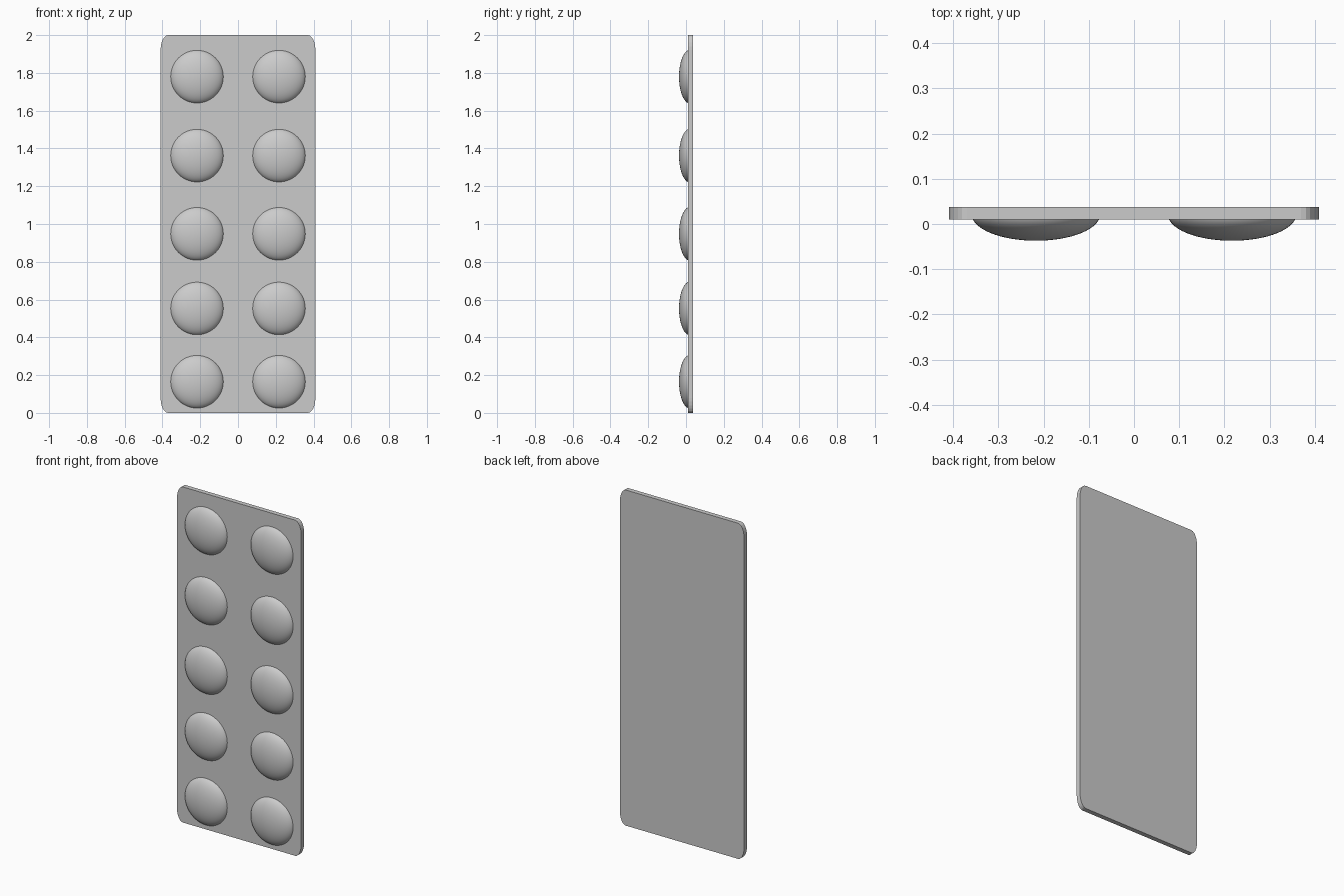
import bpy, bmesh
from math import cos, sin, pi, radians

cube = bpy.data.objects.get("Cube")
if cube:
    bpy.data.objects.remove(cube, do_unlink=True)

GREY = (0.6, 0.6, 0.6, 1)
mat = bpy.data.materials.new("light grey")
mat.use_nodes = True
mat.diffuse_color = GREY
mat.node_tree.nodes["Principled BSDF"].inputs["Base Color"].default_value = GREY


def add_object(name, bm):
    bmesh.ops.recalc_face_normals(bm, faces=bm.faces)
    mesh = bpy.data.meshes.new(name)
    bm.to_mesh(mesh)
    bm.free()
    mesh.materials.append(mat)
    obj = bpy.data.objects.new(name, mesh)
    bpy.context.collection.objects.link(obj)
    return obj


# Flat backing sheet with elliptical rounded corners
HALF_W, HEIGHT, FRONT, BACK = 0.41, 2.0, 0.01, 0.038
RX, RZ, STEPS = 0.04, 0.08, 6
bm = bmesh.new()
outline = []
for quarter, (sx, sz) in enumerate([(1, 1), (-1, 1), (-1, -1), (1, -1)]):
    for i in range(STEPS + 1):
        a = pi / 2 * (quarter + i / STEPS)
        x = sx * (HALF_W - RX) + RX * cos(a)
        z = HEIGHT / 2 + sz * (HEIGHT / 2 - RZ) + RZ * sin(a)
        outline.append(bm.verts.new((x, FRONT, z)))
sheet = bm.faces.new(outline)
side = bmesh.ops.extrude_face_region(bm, geom=[sheet])
moved = [v for v in side["geom"] if isinstance(v, bmesh.types.BMVert)]
bmesh.ops.translate(bm, verts=moved, vec=(0, BACK - FRONT, 0))
add_object("backing_sheet", bm)

# Two columns of shallow domed blisters, open where they meet the sheet
RADIUS, DEPTH, CENTRE_Y = 0.142, 0.058, 0.021
for row, z in enumerate([0.165, 0.553, 0.948, 1.362, 1.78]):
    for label, x in (("left", 0.217), ("right", -0.217)):
        bm = bmesh.new()
        bmesh.ops.create_uvsphere(bm, u_segments=48, v_segments=32, radius=1)
        bmesh.ops.delete(bm, geom=[v for v in bm.verts if v.co.z < -0.01],
                         context="VERTS")
        for v in bm.verts:
            px, py, pz = v.co
            v.co = (x + RADIUS * px, CENTRE_Y - DEPTH * pz, z + RADIUS * py)
        dome = add_object(f"blister_{label}_{row + 1}", bm)
        bpy.ops.object.select_all(action="DESELECT")
        dome.select_set(True)
        bpy.context.view_layer.objects.active = dome
        bpy.ops.object.shade_smooth_by_angle(angle=radians(40))
